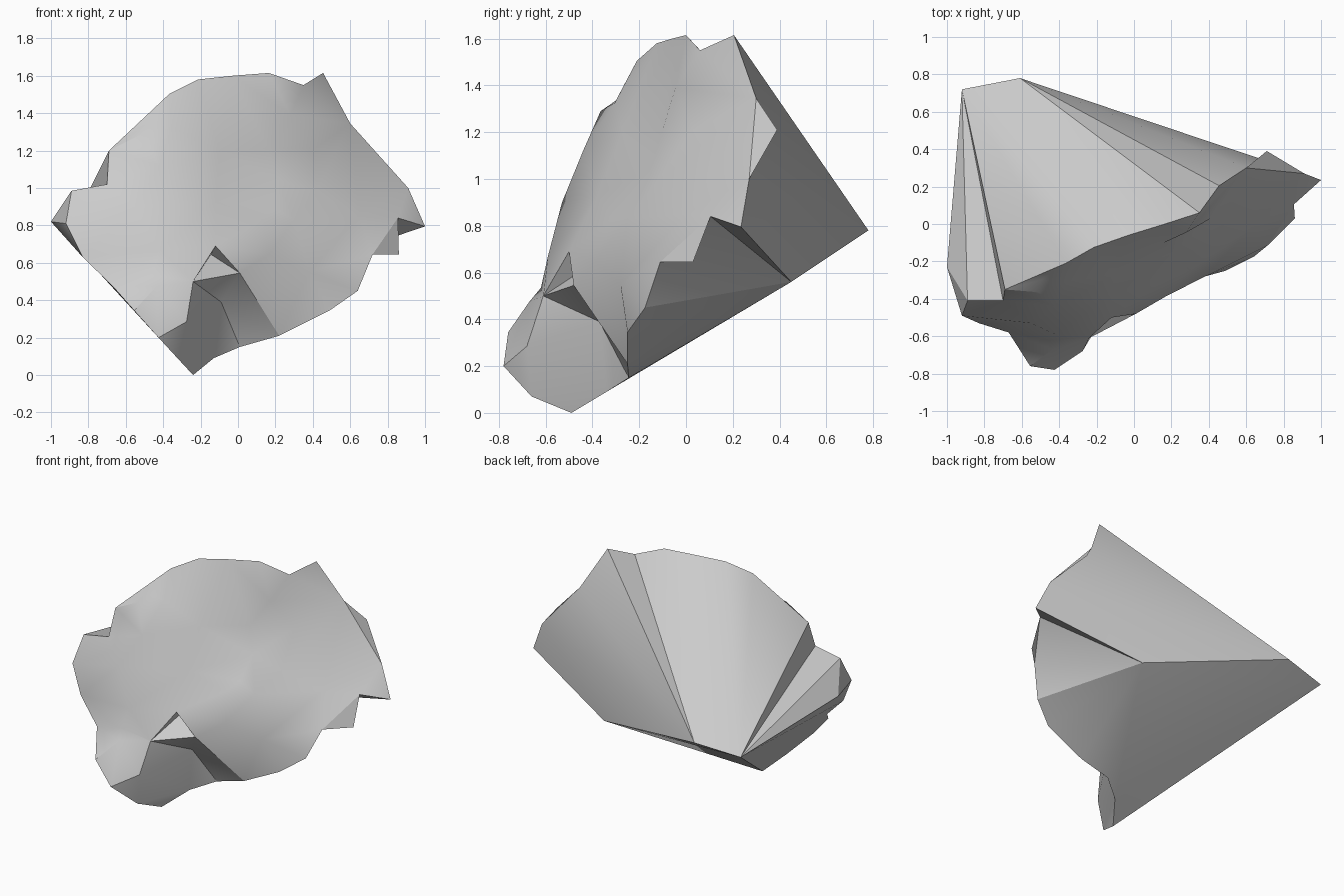
import bpy
import bmesh
import math
from mathutils import Vector
from mathutils.geometry import delaunay_2d_cdt

# Remove the default object
default_cube = bpy.data.objects.get("Cube")
if default_cube:
    bpy.data.objects.remove(default_cube, do_unlink=True)

# Stone material
stone = bpy.data.materials.new("stone grey")
stone.use_nodes = True
stone_colour = (0.6, 0.6, 0.6, 1)
stone.diffuse_color = stone_colour
stone.node_tree.nodes["Principled BSDF"].inputs["Base Color"].default_value = stone_colour

# Back corners of the broken block, where the cut sides meet
back_left = (-.92, .72, .74)
back_mid = (-.61, .78, .78)
back_right = (.31, .45, .56)

# Rim of the rough face, in sections that each taper to one back corner
lower_tip = [(-.24, -.49, 0)]
right_rim = [(-.13, -.34, .09), (.01, -.245, .15), (.22, -.25, .21),
             (.49, -.25, .345), (.64, -.175, .45), (.72, -.11, .645),
             (.855, .105, .84), (1, .235, .795)]
crest_rim = [(.91, .27, 1), (.6, .3, 1.345), (.455, .205, 1.615),
             (.35, .06, 1.55), (.165, 0, 1.615)]
left_rim = [(-.03, -.06, 1.6), (-.215, -.125, 1.58), (-.365, -.21, 1.505),
            (-.69, -.35, 1.2), (-.7, -.41, 1.02), (-.89, -.41, .985),
            (-1, -.23, .82), (-.83, -.53, .63), (-.67, -.58, .475),
            (-.555, -.76, .345), (-.425, -.78, .2), (-.305, -.66, .07)]

# Thin flakes standing off the right rim
lower_flake = [right_rim[5], (.86, .03, .645), right_rim[6]]
upper_flake = [crest_rim[0], (.71, .39, 1.21), crest_rim[1]]

# Creases that run across the rough face
notch_tip = (.28, -.045, 1.39)
notch = [left_rim[0], notch_tip, crest_rim[-1]]
overhang = [notch_tip, (.16, -.1, 1.21), (.215, -.15, 1.04), (.19, -.25, .89),
            (.13, -.32, .83), (-.12, -.5, .69)]
under_fold = [(.165, -.39, .645), (.01, -.48, .545), (-.09, -.37, .39)]
upper_ledge = [left_rim[3], (-.51, -.365, 1.29), (-.355, -.305, 1.325)]
lower_ledge = [left_rim[8], (-.435, -.67, .475), (-.46, -.62, .535)]
lower_ridge = [left_rim[10], (-.275, -.68, .285), (-.24, -.61, .5), overhang[-1]]

# Loose bumps and hollows on the left and right of the face
left_bumps = [(-.92, -.49, .81), (-.42, -.59, .67), (-.55, -.53, .9),
              (-.42, -.44, 1.12), (-.1, -.27, 1.2), (-.12, -.38, .93),
              (-.145, -.39, .645), (-.5, -.3, 1.335)]
right_bumps = [(.41, .03, 1.21), (.42, -.13, .98),
               (.3, -.25, .83), (.38, -.28, .55), (.65, 0, .85)]

# Pair every rim point with its back corner
sections = [(lower_tip, back_left), (right_rim, back_right),
            (crest_rim, back_mid), (left_rim, back_left)]
rim = [point for section, corner in sections for point in section]
corner_of = [corner for section, corner in sections for point in section]

# Collect face points and the edges the triangulation must keep
points = list(rim)


def point_index(point):
    if point not in points:
        points.append(point)
    return points.index(point)


edges = [(i, (i + 1) % len(rim)) for i in range(len(rim))]
for crease in (notch, overhang, under_fold, upper_ledge, lower_ledge, lower_ridge):
    for start, end in zip(crease, crease[1:]):
        edges.append((point_index(start), point_index(end)))
points += left_bumps + right_bumps

# Rough front face
bm = bmesh.new()
verts = [bm.verts.new(point) for point in points]
flat = [Vector((x, z)) for x, y, z in points]
result = delaunay_2d_cdt(flat, edges, [], 1, 1e-5)
triangles, originals = result[2], result[3]
for triangle in triangles:
    bm.faces.new([verts[originals[i][0]] for i in triangle])

# Cut sides fanning from the rim to the back corners
corner_verts = {c: bm.verts.new(c) for c in (back_left, back_mid, back_right)}
for i, j in edges[:len(rim)]:
    here, following = corner_verts[corner_of[i]], corner_verts[corner_of[j]]
    bm.faces.new((verts[i], verts[j], here))
    if here != following:
        bm.faces.new((verts[j], following, here))
bm.faces.new(corner_verts.values())
bmesh.ops.recalc_face_normals(bm, faces=bm.faces)

# Flakes
for start, tip, end in (lower_flake, upper_flake):
    bm.faces.new((verts[points.index(start)], bm.verts.new(tip), verts[points.index(end)]))

# Rock object
mesh = bpy.data.meshes.new("rock_fragment")
bm.to_mesh(mesh)
bm.free()
mesh.materials.append(stone)
rock = bpy.data.objects.new("rock_fragment", mesh)
bpy.context.collection.objects.link(rock)
bpy.ops.object.select_all(action='DESELECT')
rock.select_set(True)
bpy.context.view_layer.objects.active = rock
bpy.ops.object.shade_smooth_by_angle(angle=math.radians(30))
